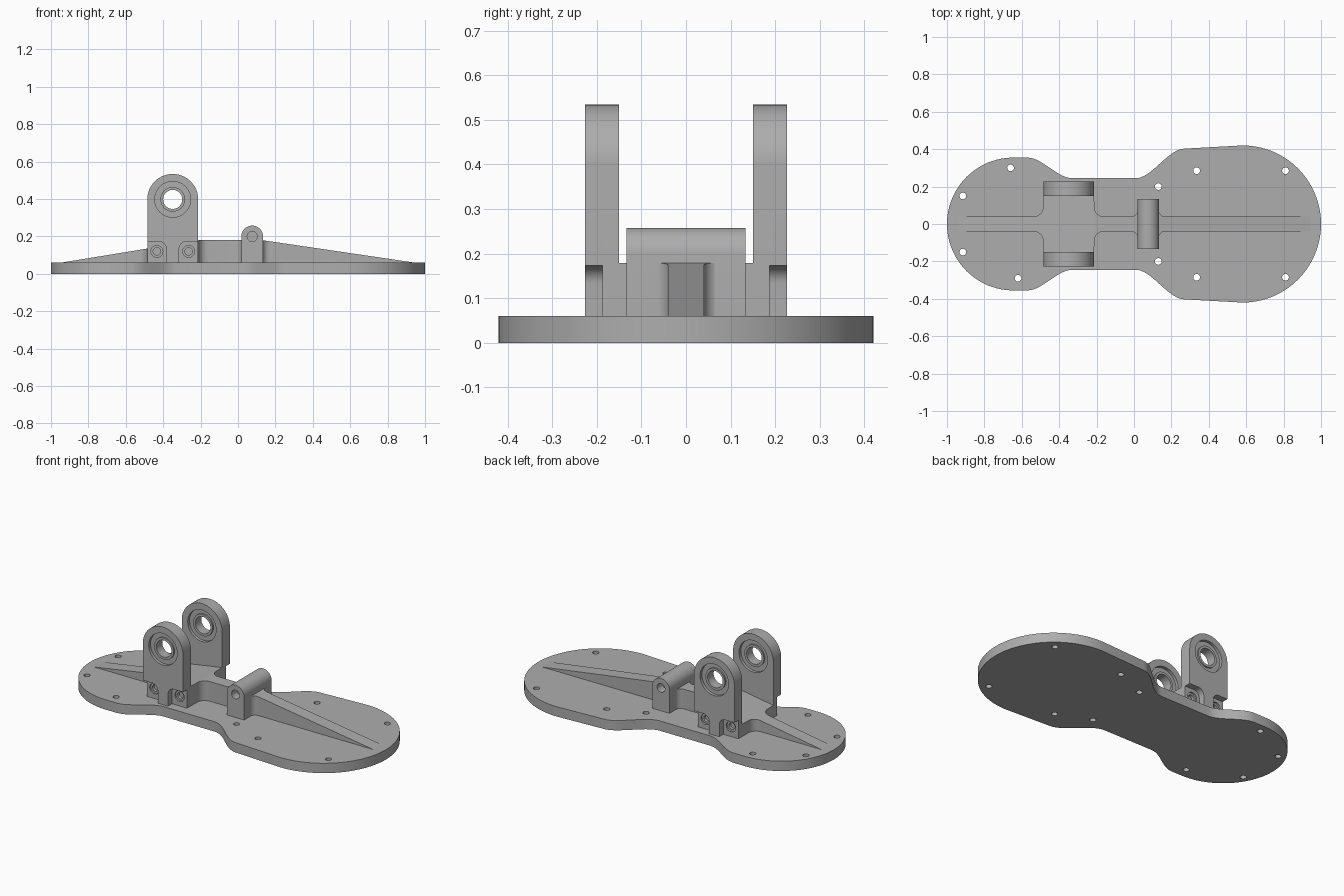
import bpy, bmesh, math

cube = bpy.data.objects.get("Cube")
if cube:
    bpy.data.objects.remove(cube, do_unlink=True)

grey = bpy.data.materials.new("plain grey")
grey.use_nodes = True
COLOUR = (0.42, 0.42, 0.42, 1)
grey.diffuse_color = COLOUR
grey.node_tree.nodes["Principled BSDF"].inputs["Base Color"].default_value = COLOUR


def activate(obj):
    bpy.ops.object.select_all(action='DESELECT')
    obj.select_set(True)
    bpy.context.view_layer.objects.active = obj


def finish(name, bm):
    bmesh.ops.recalc_face_normals(bm, faces=bm.faces)
    mesh = bpy.data.meshes.new(name)
    bm.to_mesh(mesh)
    bm.free()
    mesh.materials.append(grey)
    obj = bpy.data.objects.new(name, mesh)
    bpy.context.collection.objects.link(obj)
    return obj


def prism(name, points, axis, start, end):
    """Extrude a flat outline along z (points are x, y) or y (points are x, z)."""
    bm = bmesh.new()
    place = (lambda u, v, d: (u, v, d)) if axis == 'z' else (lambda u, v, d: (u, d, v))
    low = [bm.verts.new(place(u, v, start)) for u, v in points]
    high = [bm.verts.new(place(u, v, end)) for u, v in points]
    bm.faces.new(low)
    bm.faces.new(high)
    n = len(points)
    for i in range(n):
        j = (i + 1) % n
        bm.faces.new((low[i], low[j], high[j], high[i]))
    return finish(name, bm)


def arc(cx, cy, r, a, b, n):
    angles = [math.radians(a + (b - a) * i / n) for i in range(n + 1)]
    return [(cx + r * math.cos(t), cy + r * math.sin(t)) for t in angles]


def circle(cx, cy, r, n=24):
    return arc(cx, cy, r, 0, 360, n)[:-1]


def cut(obj, cutter):
    mod = obj.modifiers.new("cut", 'BOOLEAN')
    mod.operation = 'DIFFERENCE'
    mod.solver = 'EXACT'
    mod.object = cutter
    activate(obj)
    bpy.ops.object.modifier_apply(modifier=mod.name)
    bpy.data.objects.remove(cutter, do_unlink=True)


def smooth(obj):
    activate(obj)
    bpy.ops.object.shade_smooth_by_angle(angle=math.radians(25))


def s_curve(x0, y0, x1, y1, n=14):
    ts = [i / n for i in range(n + 1)]
    return [(x0 + (x1 - x0) * t, y0 + (y1 - y0) * t * t * (3 - 2 * t)) for t in ts]


# Base plate: two round lobes joined by a narrow neck
half = arc(-0.645, 0, 0.355, 180, 90, 24)
half += s_curve(-0.57, 0.355, -0.33, 0.245)
half += s_curve(0.01, 0.245, 0.27, 0.403)
half += arc(0.58, 0, 0.42, 90, 0, 28)
plate = prism("base_plate", half + [(x, -y) for x, y in half[-2:0:-1]], 'z', 0, 0.06)

# Screw holes in the plate
holes = [(-0.66, 0.3), (-0.62, -0.29)]
for x, y in [(-0.915, 0.15), (0.13, 0.2), (0.335, 0.285), (0.81, 0.285)]:
    holes += [(x, y), (x, -y)]
for x, y in holes:
    cut(plate, prism("hole_cutter", circle(x, y, 0.018, 16), 'z', -0.1, 0.2))
smooth(plate)


# Spine: sloped rib widening into the bracket block, with filleted corners
def rib_height(x):
    if x < -0.21:
        return 0.06 + 0.12 * (x + 0.945) / 0.735
    if x > 0.13:
        return 0.06 + 0.12 * (0.945 - x) / 0.815
    return 0.18


RIB = 0.04


def flare(x, r, side):
    """Concave fillet reaching a wall at x, coming from the given side."""
    pts = [(x + side * r * (1 - math.sin(t)), RIB + r * (1 - math.cos(t)))
           for t in [math.pi / 2 * i / 8 for i in range(9)]]
    return pts if side < 0 else pts[::-1]


stations = [(-0.945, RIB)] + flare(-0.486, 0.05, -1)
stations += [(-0.485, 0.15), (-0.213, 0.15)] + flare(-0.212, 0.05, 1)
stations += flare(0.02, 0.035, -1) + flare(0.132, 0.035, 1) + [(0.945, RIB)]
bm = bmesh.new()
rings = []
for x, w in stations:
    corners = [(-w, 0.05), (w, 0.05), (w, rib_height(x)), (-w, rib_height(x))]
    rings.append([bm.verts.new((x, y, z)) for y, z in corners])
for a, b in zip(rings, rings[1:]):
    for i in range(4):
        j = (i + 1) % 4
        bm.faces.new((a[i], a[j], b[j], b[i]))
bm.faces.new(rings[0])
bm.faces.new(rings[-1])
smooth(finish("spine", bm))

# Small round-topped cross post with a blind hole in each end
post = prism("cross_post", [(0.018, 0.05)] + arc(0.076, 0.2, 0.058, 180, 0, 20) + [(0.134, 0.05)],
             'y', -0.133, 0.133)
for side in (-1, 1):
    cut(post, prism("post_cutter", circle(0.076, 0.2, 0.027, 12), 'y', side * 0.08, side * 0.2))
smooth(post)

# Upright brackets with bearings and screw pockets
CX, CZ, R = -0.349, 0.398, 0.136
for side, label in ((-1, "front"), (1, "back")):
    outline = [(CX - R, 0.05)] + arc(CX, CZ, R, 180, 0, 40) + [(CX + R, 0.05)]
    bracket = prism(label + "_bracket", outline, 'y', side * 0.15, side * 0.226)
    cut(bracket, prism("bore_cutter", circle(CX, CZ, 0.096, 40), 'y', side * 0.1, side * 0.3))

    for d in (-1, 1):
        # Corner pocket, rounded at its inner top
        pocket = [(0.2, 0.052), (0.2, 0.173)] + arc(0.074, 0.133, 0.04, 90, 180, 8) + [(0.034, 0.052)]
        pocket = [(CX + d * u, v) for u, v in pocket]
        cut(bracket, prism("pocket_cutter", pocket, 'y', side * 0.187, side * 0.3))
        # Stepped screw hole
        for r, depth in ((0.032, 0.177), (0.02, 0.16)):
            hole = circle(CX + d * 0.085, 0.12, r, 20)
            cut(bracket, prism("screw_cutter", hole, 'y', side * depth, side * 0.3))
    smooth(bracket)

    # Bearing: recessed disc with a raised inner race
    section = [(0.097, 0.168), (0.097, 0.208), (0.066, 0.208), (0.066, 0.217),
               (0.051, 0.217), (0.051, 0.159), (0.066, 0.159), (0.066, 0.168)]
    bm = bmesh.new()
    loops = [[bm.verts.new((x, side * y, z)) for x, z in circle(CX, CZ, r, 40)] for r, y in section]
    for k, loop in enumerate(loops):
        after = loops[(k + 1) % len(loops)]
        for i in range(40):
            j = (i + 1) % 40
            bm.faces.new((loop[i], loop[j], after[j], after[i]))
    smooth(finish(label + "_bearing", bm))
